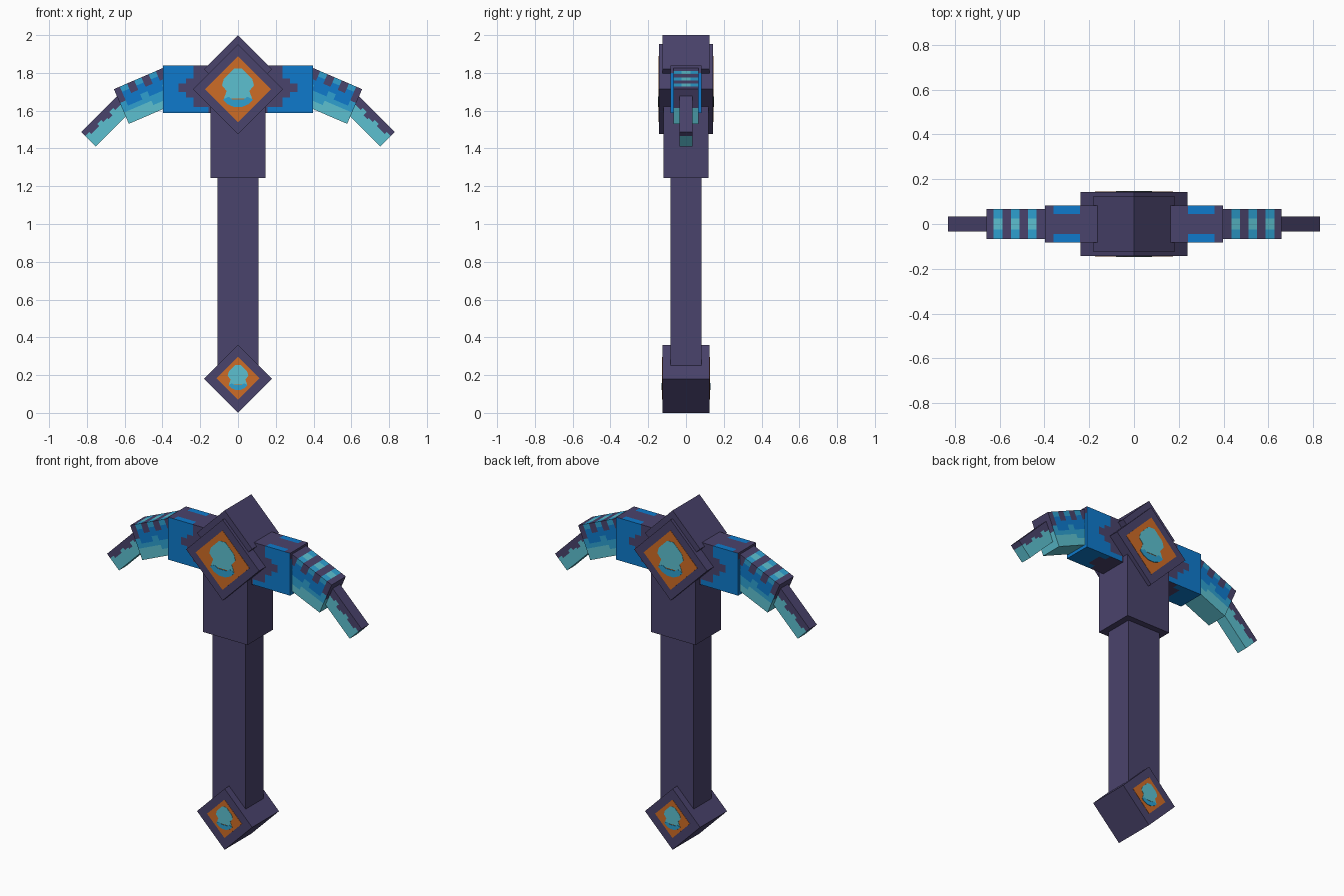
import bpy, bmesh, math
from mathutils import Matrix, Vector

if "Cube" in bpy.data.objects:
    bpy.data.objects.remove(bpy.data.objects["Cube"], do_unlink=True)


def material(name, rgb):
    lin = [((c / 255 + 0.055) / 1.055) ** 2.4 for c in rgb] + [1.0]
    m = bpy.data.materials.new(name)
    m.use_nodes = True
    m.diffuse_color = lin
    bsdf = next(n for n in m.node_tree.nodes if n.type == 'BSDF_PRINCIPLED')
    bsdf.inputs["Base Color"].default_value = lin
    return m


MATS = [material("dark purple", (74, 67, 108)),
        material("strong blue", (14, 122, 204)),
        material("light blue", (46, 160, 208)),
        material("pale cyan", (92, 192, 208)),
        material("orange", (206, 108, 38))]
PURPLE, BLUE, LIGHT, CYAN, ORANGE = range(5)


def finish(name, bm, mirror=False):
    bmesh.ops.recalc_face_normals(bm, faces=bm.faces[:])
    me = bpy.data.meshes.new(name)
    bm.to_mesh(me)
    bm.free()
    for m in MATS:
        me.materials.append(m)
    ob = bpy.data.objects.new(name, me)
    bpy.context.collection.objects.link(ob)
    if mirror:
        ob.modifiers.new("Mirror", 'MIRROR').use_clip = False
    return ob


def box(name, lo, hi, at=(0, 0, 0), angle=0, cuts=((), (), ()), rule=None, mirror=False):
    """Box from lo to hi, cut along each local axis, coloured by rule, turned about y."""
    lo, hi = Vector(lo), Vector(hi)
    bm = bmesh.new()
    size = Matrix.Diagonal((*(hi - lo), 1))
    bmesh.ops.create_cube(bm, size=1, matrix=Matrix.Translation((lo + hi) / 2) @ size)
    for axis, places in enumerate(cuts):
        for p in places:
            co, no = Vector(), Vector()
            co[axis], no[axis] = p, 1
            bmesh.ops.bisect_plane(bm, geom=bm.verts[:] + bm.edges[:] + bm.faces[:],
                                   plane_co=co, plane_no=no)
    if rule:
        bm.normal_update()
        for f in bm.faces:
            f.material_index = rule(f.calc_center_median(), f.normal)
    bm.transform(Matrix.Translation(at) @ Matrix.Rotation(math.radians(angle), 4, 'Y'))
    return finish(name, bm, mirror)


def diamond(name, z, half, depth):
    s = half / math.sqrt(2)
    return box(name, (-s, -depth, -s), (s, depth, s), (0, 0, z), 45)


def plate(name, points, z, y, thick, mat):
    """Thin flat plates on the front and the back."""
    bm = bmesh.new()
    for side in (-1, 1):
        f = bm.faces.new([bm.verts.new((px, side * y, z + pz)) for px, pz in points])
        ext = bmesh.ops.extrude_face_region(bm, geom=[f])
        verts = [g for g in ext["geom"] if isinstance(g, bmesh.types.BMVert)]
        bmesh.ops.translate(bm, verts=verts, vec=(0, side * thick, 0))
    for f in bm.faces:
        f.material_index = mat
    return finish(name, bm)


# Shaft, collar and diamond blocks
box("handle", (-0.108, -0.083, 0.16), (0.108, 0.083, 1.26))
box("collar", (-0.145, -0.119, 1.243), (0.145, 0.119, 1.65))
diamond("pommel", 0.18, 0.18, 0.125)
diamond("head_cap", 1.82, 0.18, 0.125)
diamond("head_core", 1.714, 0.238, 0.143)

# Gems: orange diamond, cyan centre, light blue lower edge
GEM = [(-0.045, 0.085), (-0.02, 0.11), (0.02, 0.11), (0.045, 0.085), (0.075, 0.055),
       (0.085, 0.02), (0.06, -0.01), (0.075, -0.05), (-0.075, -0.05), (-0.06, -0.01),
       (-0.085, 0.02), (-0.075, 0.055)]
SHADE = [(-0.08, -0.055), (-0.05, -0.04), (-0.03, -0.055), (0.03, -0.055), (0.05, -0.04),
         (0.08, -0.055), (0.055, -0.08), (0.02, -0.095), (-0.02, -0.095), (-0.055, -0.08)]
for name, z, half, y in (("head_gem", 1.714, 0.175, 0.1425), ("pommel_gem", 0.183, 0.113, 0.1245)):
    k = half / 0.175
    rim = [(-half, 0), (0, half), (half, 0), (0, -half)]
    plate(name + "_rim", rim, z, y, 0.002, ORANGE)
    plate(name + "_centre", [(k * a, k * b) for a, b in GEM], z, y, 0.0035, CYAN)
    plate(name + "_shade", [(k * a, k * b) for a, b in SHADE], z, y, 0.005, LIGHT)


# Inner arms: purple root with a ragged edge, blue outside
def inner_rule(c, n):
    if n.z > 0.5:
        return BLUE if 0.24 < c.x < 0.36 and abs(c.y) > 0.045 else PURPLE
    if n.z < -0.5:
        return BLUE if c.x > (0.28 if abs(c.y) < 0.045 else 0.235) else PURPLE
    if n.x > 0.5:
        return PURPLE if c.z > 1.80 else BLUE
    if c.z > 1.77:
        edge = 0.235
    elif c.z > 1.745:
        edge = 0.275
    elif c.z > 1.70:
        edge = 0.315
    elif c.z > 1.67:
        edge = 0.275
    elif c.z > 1.62:
        edge = 0.235
    else:
        edge = 0.155
    return PURPLE if c.x < edge else BLUE


box("inner_arms", (0, -0.083, 1.588), (0.398, 0.083, 1.838),
    cuts=((0.155, 0.235, 0.24, 0.275, 0.28, 0.315, 0.36), (-0.045, 0.045),
          (1.62, 1.67, 1.70, 1.745, 1.77, 1.80)),
    rule=inner_rule, mirror=True)

# Middle arms: striped top, blue sides fading to cyan below
PIX = 0.0415


def middle_rule(c, n):
    step = int((-c.x + 0.0075) / PIX)
    stripe = step % 2 == 0
    if n.z > 0.5:
        return PURPLE if stripe else (CYAN if abs(c.y) < 0.025 else LIGHT)
    if n.z < -0.5:
        return CYAN
    if n.x > 0.5:
        return PURPLE if c.z > -0.11 else CYAN
    if stripe and c.z > (-0.08 if step == 0 else -0.055):
        return PURPLE
    if c.z > -0.03:
        return LIGHT
    if c.z > (-0.11 if step % 3 else -0.08):
        return BLUE
    return LIGHT if c.z > (-0.16 if step > 3 else -0.135) else CYAN


box("middle_arms", (-0.30, -0.066, -0.20), (0, 0.066, 0), (0.657, 0, 1.714), 23.3,
    cuts=([0.0075 - PIX * i for i in range(1, 8)], (-0.025, 0.025),
          (-0.03, -0.055, -0.08, -0.11, -0.135, -0.16)),
    rule=middle_rule, mirror=True)


# Tips: purple upper edge with a ragged border, cyan below
def tip_rule(c, n):
    if n.z > 0.5:
        return PURPLE
    if n.z < -0.5:
        return CYAN
    if n.x > 0.5:
        return PURPLE if c.z > -0.03 else CYAN
    depth = (0.03, 0.045, 0.045, 0.03, 0.045, 0.055)[int(-c.x / 0.03) % 6]
    return PURPLE if c.z > -depth else CYAN


box("tips", (-0.30, -0.034, -0.11), (0, 0.034, 0), (0.83, 0, 1.488), 45,
    cuts=([-0.03 * i for i in range(1, 10)], (), (-0.03, -0.045, -0.055)),
    rule=tip_rule, mirror=True)
